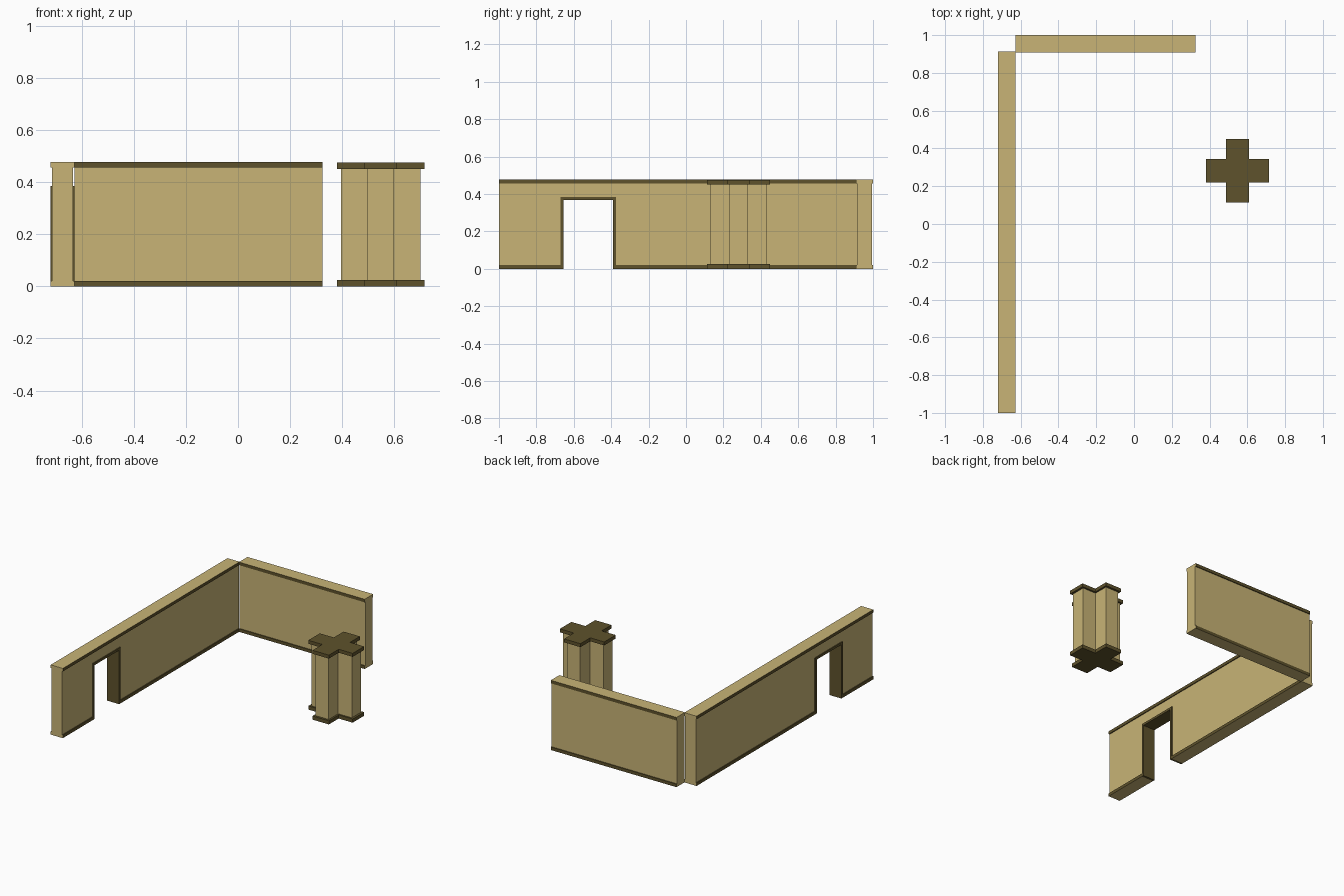
import bpy, bmesh
from mathutils import Vector

if "Cube" in bpy.data.objects:
    bpy.data.objects.remove(bpy.data.objects["Cube"])


def material(name, rgb):
    m = bpy.data.materials.new(name)
    m.diffuse_color = (*rgb, 1)
    m.use_nodes = True
    m.node_tree.nodes["Principled BSDF"].inputs["Base Color"].default_value = m.diffuse_color
    return m


SAND = material("sand", (0.578, 0.456, 0.181))
BROWN = material("dark brown", (0.112, 0.084, 0.025))
HEIGHT, TRIM = 0.478, 0.021


def extrude(name, outline, origin, u, v, w, length, mats):
    """Extrude a 2D outline (u, v axes) along w."""
    u, v, w, origin = Vector(u), Vector(v), Vector(w), Vector(origin)
    bm = bmesh.new()
    face = bm.faces.new([bm.verts.new(origin + u * a + v * b) for a, b in outline])
    geo = bmesh.ops.extrude_face_region(bm, geom=[face])["geom"]
    bmesh.ops.translate(bm, vec=w * length,
                        verts=[g for g in geo if isinstance(g, bmesh.types.BMVert)])
    bmesh.ops.recalc_face_normals(bm, faces=bm.faces)
    mesh = bpy.data.meshes.new(name)
    bm.to_mesh(mesh)
    bm.free()
    for m in mats:
        mesh.materials.append(m)
    obj = bpy.data.objects.new(name, mesh)
    bpy.context.collection.objects.link(obj)
    return obj


def wall(name, origin, across, along, length):
    """Wall with projecting trim bands at the foot and head."""
    o, c = 0.046, 0.040
    side = [(o, 0), (o, TRIM), (c, TRIM), (c, HEIGHT - TRIM), (o, HEIGHT - TRIM), (o, HEIGHT)]
    outline = side + [(-a, b) for a, b in reversed(side)]
    obj = extrude(name, outline, origin, across, (0, 0, 1), along, length, [SAND, BROWN])
    # Trim bands are brown on their long sides and ledges
    for p in obj.data.polygons:
        z = p.center.z
        is_end = abs(p.normal.dot(Vector(along))) > 0.5
        in_band = 0.001 < z < TRIM + 0.001 or HEIGHT - TRIM - 0.001 < z < HEIGHT - 0.001
        p.material_index = int(in_band and not is_end)
    return obj


# Walls
X = -0.674
side_wall = wall("side_wall", (X, -1, 0), (1, 0, 0), (0, 1, 0), 1.914)
wall("back_wall", (-0.628, 0.954, 0), (0, 1, 0), (1, 0, 0), 0.953)

# Doorway opening in the side wall
y0, y1, top, t = -0.671, -0.374, 0.385, 0.016
cutter = extrude("doorway_cutter", [(y0, -0.1), (y1, -0.1), (y1, top), (y0, top)],
                 (X - 0.1, 0, 0), (0, 1, 0), (0, 0, 1), (1, 0, 0), 0.2, [SAND])
cutter.hide_render = True
mod = side_wall.modifiers.new("doorway", "BOOLEAN")
mod.operation, mod.solver, mod.object = "DIFFERENCE", "EXACT", cutter
bpy.context.view_layer.objects.active = side_wall
bpy.ops.object.modifier_apply(modifier=mod.name)
bpy.data.objects.remove(cutter)

# Door frame lining the opening
extrude("door_frame",
        [(y0, 0), (y0, top), (y1, top), (y1, 0),
         (y1 - t, 0), (y1 - t, top - t), (y0 + t, top - t), (y0 + t, 0)],
        (X - 0.046, 0, 0), (0, 1, 0), (0, 0, 1), (1, 0, 0), 0.092, [BROWN])


# Cross-shaped pillar
def cross(name, reach, half, z0, z1, mat):
    r, h = reach, half
    outline = [(h, h), (h, r), (-h, r), (-h, h), (-r, h), (-r, -h),
               (-h, -h), (-h, -r), (h, -r), (h, -h), (r, -h), (r, h)]
    return extrude(name, outline, (0.548, 0.281, z0), (1, 0, 0), (0, 1, 0),
                   (0, 0, 1), z1 - z0, [mat])


cross("pillar_shaft", 0.153, 0.050, 0.025, 0.451, SAND)
cross("pillar_base", 0.168, 0.062, 0, 0.025, BROWN)
cross("pillar_cap", 0.168, 0.062, 0.451, 0.475, BROWN)
